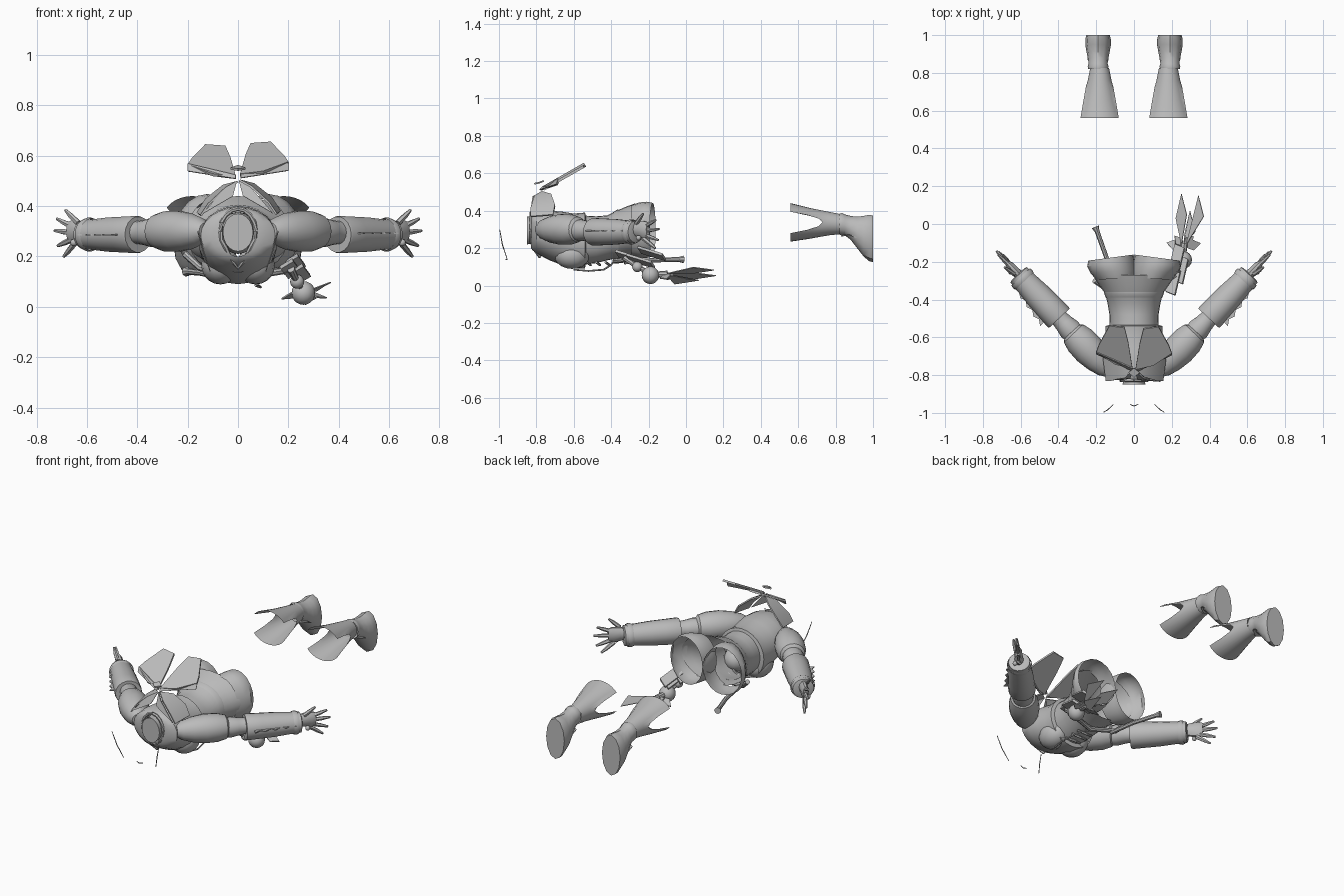
import bpy, bmesh, math
from mathutils import Vector as V

if "Cube" in bpy.data.objects:
    bpy.data.objects.remove(bpy.data.objects["Cube"])

grey = bpy.data.materials.new("plain grey")
grey.diffuse_color = (0.5, 0.5, 0.5, 1)
grey.use_nodes = True
grey.node_tree.nodes["Principled BSDF"].inputs["Base Color"].default_value = grey.diffuse_color


def finish(name, bm, angle=35):
    bmesh.ops.recalc_face_normals(bm, faces=bm.faces)
    me = bpy.data.meshes.new(name)
    bm.to_mesh(me)
    bm.free()
    me.materials.append(grey)
    me.shade_smooth()
    me.set_sharp_from_angle(angle=math.radians(angle))
    ob = bpy.data.objects.new(name, me)
    bpy.context.collection.objects.link(ob)
    return ob


def loft(name, rings, n=20, cap0=False, cap1=False, shift=None):
    """rings: (centre, half-axis u, half-axis v)"""
    bm = bmesh.new()
    rows = []
    for k, (c, u, v) in enumerate(rings):
        row = []
        for i in range(n):
            a = 2 * math.pi * i / n
            p = V(c) + V(u) * math.cos(a) + V(v) * math.sin(a)
            if shift:
                p += shift(k, a)
            row.append(bm.verts.new(p))
        rows.append(row)
    for r, s in zip(rows, rows[1:]):
        for i in range(n):
            j = (i + 1) % n
            bm.faces.new((r[i], r[j], s[j], s[i]))
    if cap0:
        bm.faces.new(rows[0])
    if cap1:
        bm.faces.new(rows[-1])
    return finish(name, bm)


def along_y(name, prof, x=0, **kw):
    """prof: (y, half width, low z, high z)"""
    return loft(name, [((x, y, (a + b) / 2), (w, 0, 0), (0, 0, (b - a) / 2))
                       for y, w, a, b in prof], **kw)


def rod(name, pts, radii, n=8):
    """Tapered rod through points"""
    pts = [V(p) for p in pts]
    rings = []
    for i, (p, r) in enumerate(zip(pts, radii)):
        d = (pts[min(i + 1, len(pts) - 1)] - pts[max(i - 1, 0)]).normalized()
        u = d.cross(V((0.1, 0.2, 1))).normalized()
        rings.append((p, u * r, d.cross(u) * r))
    return loft(name, rings, n, True, True)


def plate(name, pts, t=0.008):
    bm = bmesh.new()
    f = bm.faces.new([bm.verts.new(p) for p in pts])
    f.normal_update()
    nrm = f.normal * t
    g = bmesh.ops.extrude_face_region(bm, geom=[f])
    for v in g["geom"]:
        if isinstance(v, bmesh.types.BMVert):
            v.co += nrm
    bmesh.ops.triangulate(bm, faces=[f for f in bm.faces if len(f.verts) > 4])
    return finish(name, bm, 20)


def ball(name, c, r, scale=(1, 1, 1)):
    bm = bmesh.new()
    bmesh.ops.create_uvsphere(bm, u_segments=16, v_segments=10, radius=r)
    for v in bm.verts:
        v.co = V([v.co[i] * scale[i] + c[i] for i in range(3)])
    return finish(name, bm)


# neck, vest and hips (the figure lies face down, neck towards -y)
along_y("neck", [(-.85, .06, .22, .37), (-.82, .058, .225, .365), (-.77, .075, .21, .375)], cap0=True)
along_y("vest", [(-.828, .07, .20, .385), (-.822, .11, .19, .388), (-.80, .148, .172, .395),
                 (-.73, .16, .135, .40), (-.66, .155, .108, .395), (-.60, .15, .09, .385),
                 (-.54, .152, .09, .39), (-.535, .13, .12, .37)], n=24)
along_y("hips", [(-.56, .128, .11, .375), (-.48, .13, .12, .37), (-.42, .14, .135, .375),
                 (-.37, .152, .145, .40), (-.32, .187, .15, .422), (-.27, .22, .155, .44)], n=28)
along_y("waist_band", [(-.39, .15, .14, .392), (-.37, .157, .138, .405), (-.36, .16, .14, .406)], n=24)

# pointed neckline rim lying on the chest
rim = []
for i in range(17):
    a = i * math.pi / 8
    z = .30 + .09 * math.cos(a) - {8: .055, 7: .03, 9: .03}.get(i, 0)
    rim.append((.07 * math.sin(a), -.828 + max(0, .22 - z) * .7, z))
rod("neckline", rim, [.009] * 17, 6)

for s, side in ((1, "right"), (-1, "left")):
    def m(*pts):
        return [(p[0] * s, p[1], p[2]) for p in pts]

    ball("bust_" + side, (.07 * s, -.61, .165), .08, (.95, 1.2, .95))

    # open trouser leg, turned outwards; the two meet in the middle
    loft("trouser_leg_" + side, [((x * s, y, z), (w * s, t, 0), (0, 0, h)) for x, y, z, w, t, h in
                                 ((.095, -.29, .292, .105, -.005, .137), (.108, -.25, .296, .122, -.01, .148),
                                  (.122, -.21, .298, .126, -.015, .15), (.122, -.178, .298, .12, -.016, .144))], n=20)

    # arm turned around its own axis
    d, nrm = V((.683 * s, .73, 0)), V((.73 * s, -.683, 0))
    a0, up = V((.17 * s, -.74, .30)), V((0, 0, 1))

    def arm(name, prof, drop=0, **kw):
        loft(name + side, [(a0 + d * t - up * drop, nrm * r, up * r * .97) for t, r in prof], 18, **kw)
    arm("shoulder_puff_", [(-.06, .035), (-.03, .055), (.03, .074), (.10, .085), (.17, .083), (.22, .07), (.235, .05)],
        cap0=True, cap1=True)
    arm("elbow_", [(.2, .055), (.25, .06), (.29, .052), (.32, .048), (.37, .05)], .005)
    arm("sleeve_", [(.33, .074), (.34, .077), (.42, .074), (.50, .071), (.58, .064), (.645, .06), (.65, .045)],
        .013, cap0=True, cap1=True)
    arm("cuff_", [(.60, .066), (.615, .07), (.63, .066)], .013)

    # scalloped frill on the outer side of the sleeve
    base = a0 - up * .01
    pts = [base + d * .37 + nrm * .05]
    for i in range(9):
        pts.append(base + d * (.37 + i * .03) + nrm * (.102 - .004 * i - (.016 if i % 2 else 0)))
    pts.append(base + d * .62 + nrm * .045)
    plate("frill_" + side, pts, .006)

    # hand with spread fingers
    palm = a0 + d * .685
    loft("palm_" + side, [(a0 + d * t, nrm * b, up * w) for t, b, w in
                          ((.64, .026, .034), (.67, .024, .042), (.71, .022, .046), (.735, .014, .04))],
         10, True, True)
    for f, (spread, length) in enumerate(((.7, .08), (.36, .105), (.08, .118), (-.28, .11), (-.6, .095))):
        q = (d * math.cos(spread) + up * math.sin(spread))
        b = a0 + d * (.70 if f else .665) + up * (.033 - .02 * f) + nrm * (0 if f else .015)
        rod("finger_" + side, [b, b + q * length * .6 - nrm * .004 * (f - 2), b + q * length - nrm * .006 * (f - 2)],
            [.0125, .011, .006], 6)
    ball("wrist_bead_" + side, palm - up * .045 + nrm * .02, .014)

    # raised bow wing above the back and collar petal below it
    def tilt(x, y):
        return (x, y, .515 + (y + .77) * .57)
    plate("bow_wing_" + side, m(tilt(.008, -.765), tilt(.10, -.745), tilt(.20, -.68), tilt(.185, -.64),
                                tilt(.13, -.54), tilt(.05, -.55), tilt(.03, -.63)), .012)
    plate("bow_fold_" + side, m((.01, -.78, .51), (.20, -.69, .54), (.20, -.68, .57), (.01, -.765, .525)), .006)
    plate("collar_petal_" + side, m((.004, -.77, .50), (.05, -.81, .475), (.12, -.83, .41), (.15, -.83, .365),
                                    (.165, -.71, .375), (.13, -.70, .43), (.06, -.72, .485)), .008)
    plate("collar_fold_" + side, m((.004, -.77, .50), (.02, -.82, .44), (.14, -.83, .37), (.05, -.815, .475)), .006)

    # tall boots with two flaring cuff flaps, side slits and flat soles
    def slit(k, a):
        w = max(0, abs(math.cos(a)) - .84) / .16
        pull = -math.copysign((.05, .02)[k] * w, math.cos(a)) if k < 2 else 0
        return V((pull, (.17, .075)[k] * w, 0)) if k < 2 else V((0, 0, 0))
    along_y("boot_cuff_" + side, [(.56, .122, .235, .44), (.66, .09, .25, .415), (.76, .063, .268, .395),
                                  (.825, .05, .275, .382)], x=.182 * s, n=32, shift=slit)
    along_y("boot_foot_" + side, [(.82, .052, .27, .385), (.835, .055, .268, .387), (.85, .05, .268, .38),
                                  (.88, .055, .245, .372), (.915, .062, .20, .368), (.95, .068, .155, .372),
                                  (.98, .067, .13, .378), (1, .062, .125, .374)],
            x=.19 * s, n=12, cap1=True)
    plate("instep_flap_" + side, m((.19, .83, .265), (.245, .87, .27), (.245, .95, .24), (.19, .96, .15),
                                   (.135, .95, .24), (.135, .87, .27)), .004)

    # floating thin strand in front of the neck
    rod("strand_" + side, m((.16, -.996, .30), (.137, -.982, .22), (.11, -.956, .14)), [.002, .003, .002], 5)
rod("strand_middle", [(-.022, -.955, .14), (0, -.963, .138), (.022, -.955, .14)], [.002, .003, .002], 5)

# bow knot
plate("bow_knot", [(-.03, -.785, .545), (0, -.81, .54), (.03, -.785, .545), (0, -.76, .555)], .009)

# belt slung under the hips, with a loop over the front of the waist
rod("slung_belt", [(-.21, -.30, .21), (-.15, -.34, .155), (0, -.38, .13), (.13, -.34, .135), (.22, -.27, .15)],
    [.014] * 5, 8)
rod("front_strap", [(.07, -.60, .085), (.09, -.52, .078), (.08, -.44, .085), (.04, -.40, .11), (0, -.39, .125)],
    [.005] * 5, 6)
for y in (-.53, -.48, -.43):
    rod("lacing", [(-.05, y, .125), (0, y + .02, .11), (.05, y, .125)], [.007] * 3, 6)

# stick on the left hip
rod("hip_stick", [(-.11, -.33, .125), (-.145, -.18, .135), (-.195, -.04, .14), (-.205, -.015, .14)],
    [.012, .012, .013, .02], 8)

# charm on the right hip: tabs, ball, petals and feathers
for x, y, z in ((.17, -.36, .15), (.21, -.30, .13), (.19, -.24, .17)):
    plate("belt_tab", [(x, y, z), (x + .05, y - .02, z + .03), (x + .08, y + .11, z - .01), (x + .03, y + .13, z - .04)], .014)
ball("charm_ball", (.26, -.19, .055), .047)
ball("charm_bead", (.235, -.26, .10), .028)
rod("charm_cord", [(.21, -.33, .15), (.235, -.26, .10), (.26, -.18, .06), (.265, -.10, .06)], [.016, .012, .014, .02], 8)
for ang in (-1.25, -.5, .6, 1.3):
    c, w = V((.262, -.12, .062)), V((math.sin(ang), math.cos(ang) * .7, .35 * math.cos(ang * 3)))
    k = V((-w.y, w.x, .3)) * .03
    plate("charm_petal", [c, c + w * .05 + k, c + w * .095, c + w * .05 - k], .006)
for x0, x1, y1, z1 in ((.25, .25, .16, .055), (.275, .34, .15, .085), (.262, .295, .07, .03)):
    plate("feather", [(x0, -.11, .065), (x1 - .03, y1 - .13, z1 - .02), (x1, y1, z1), (x1 + .028, y1 - .11, z1 + .015)], .005)
